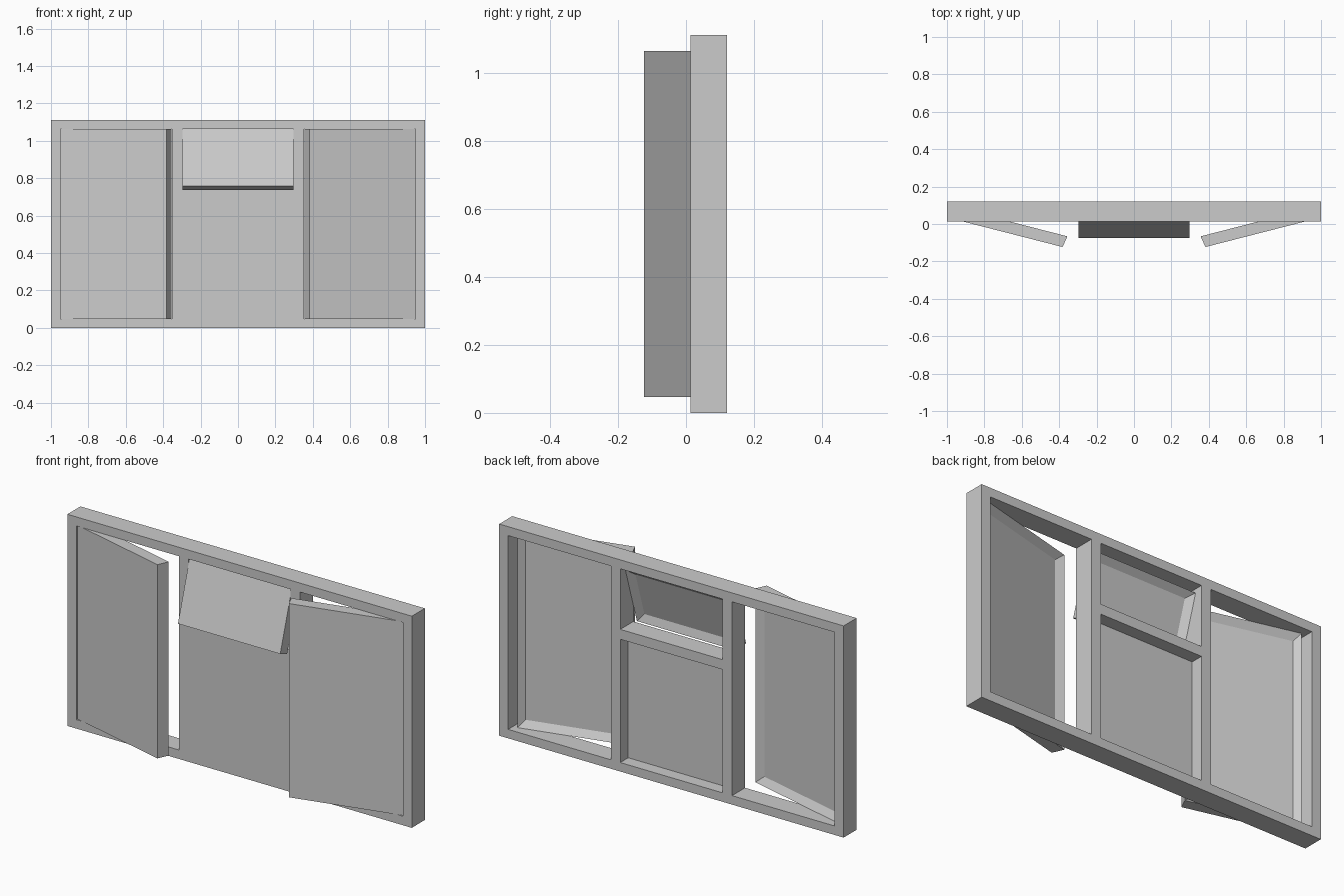
import bpy, bmesh
from mathutils import Matrix, Vector

if "Cube" in bpy.data.objects:
    bpy.data.objects.remove(bpy.data.objects["Cube"])

grey = bpy.data.materials.new("plain grey")
grey.use_nodes = True
colour = (0.6, 0.6, 0.6, 1)
grey.diffuse_color = colour
grey.node_tree.nodes["Principled BSDF"].inputs["Base Color"].default_value = colour

# Main dimensions
FRONT, BACK = 0.013, 0.121
SILL, LOW, HIGH, HEAD, TOP = 0.047, 0.694, 0.746, 1.064, 1.111
JAMB, POST_OUT, POST_IN = 0.948, 0.352, 0.297
HINGE_Y = 0.022
BORDER, THICK, RECESS = 0.052, 0.06, 0.022


def finish(bm, name):
    bmesh.ops.recalc_face_normals(bm, faces=bm.faces)
    mesh = bpy.data.meshes.new(name)
    bm.to_mesh(mesh)
    bm.free()
    mesh.materials.append(grey)
    obj = bpy.data.objects.new(name, mesh)
    bpy.context.collection.objects.link(obj)
    return obj


def box(lo, hi):
    bm = bmesh.new()
    bmesh.ops.create_cube(bm, size=1)
    lo, hi = Vector(lo), Vector(hi)
    bm.transform(Matrix.Translation((lo + hi) / 2) @ Matrix.Diagonal((*(hi - lo), 1)))
    return bm


def sash(name, width, height, pivot, across, depth, up):
    """Flat-fronted leaf with a recessed back, placed along three edge vectors."""
    bm = box((0, 0, 0), (width, THICK, height))
    bm.normal_update()
    back = max(bm.faces, key=lambda f: f.calc_center_median().y)
    bmesh.ops.inset_region(bm, faces=[back], thickness=BORDER)
    bmesh.ops.translate(bm, verts=back.verts, vec=(0, -RECESS, 0))
    axes = [Vector(across) / width, Vector(depth) / THICK, Vector(up) / height]
    place = Matrix(axes).transposed().to_4x4()
    bm.transform(Matrix.Translation(pivot) @ place)
    return finish(bm, name)


# Outer frame with posts and transom: a grid with open cells, extruded
xs = [-1, -JAMB, -POST_OUT, -POST_IN, POST_IN, POST_OUT, JAMB, 1]
zs = [0, SILL, LOW, HIGH, HEAD, TOP]
bm = bmesh.new()
grid = [[bm.verts.new((x, FRONT, z)) for z in zs] for x in xs]
for i in range(len(xs) - 1):
    for k in range(len(zs) - 1):
        side_opening = i in (1, 5) and 1 <= k <= 3
        middle_opening = i == 3 and k in (1, 3)
        if not (side_opening or middle_opening):
            bm.faces.new((grid[i][k], grid[i + 1][k], grid[i + 1][k + 1], grid[i][k + 1]))
bmesh.ops.delete(bm, geom=[v for v in bm.verts if not v.link_faces], context="VERTS")
solid = bmesh.ops.extrude_face_region(bm, geom=bm.faces[:])
bmesh.ops.translate(bm, verts=[g for g in solid["geom"] if isinstance(g, bmesh.types.BMVert)],
                    vec=(0, BACK - FRONT, 0))
finish(bm, "window_frame")

# Fixed lower pane, flush with the front
finish(box((-POST_IN, FRONT, SILL), (POST_IN, FRONT + 0.042, LOW)), "fixed_pane")

# Side sashes, hinged at the jambs and swung outward
for side, name in ((-1, "right_sash"), (1, "left_sash")):
    sash(name, JAMB - POST_OUT, HEAD - SILL, (side * JAMB, HINGE_Y, SILL),
         (-side * 0.566, -0.145, 0), (-side * 0.026, 0.057, 0), (0, 0, HEAD - SILL))

# Top vent, hinged at the head and tilted outward
drop = Vector((0, -0.096, -0.306))
sash("top_vent", 2 * POST_IN, HEAD - HIGH, Vector((-POST_IN, HINGE_Y, HEAD)) + drop,
     (2 * POST_IN, 0, 0), (0, 0.057, -0.021), -drop)
